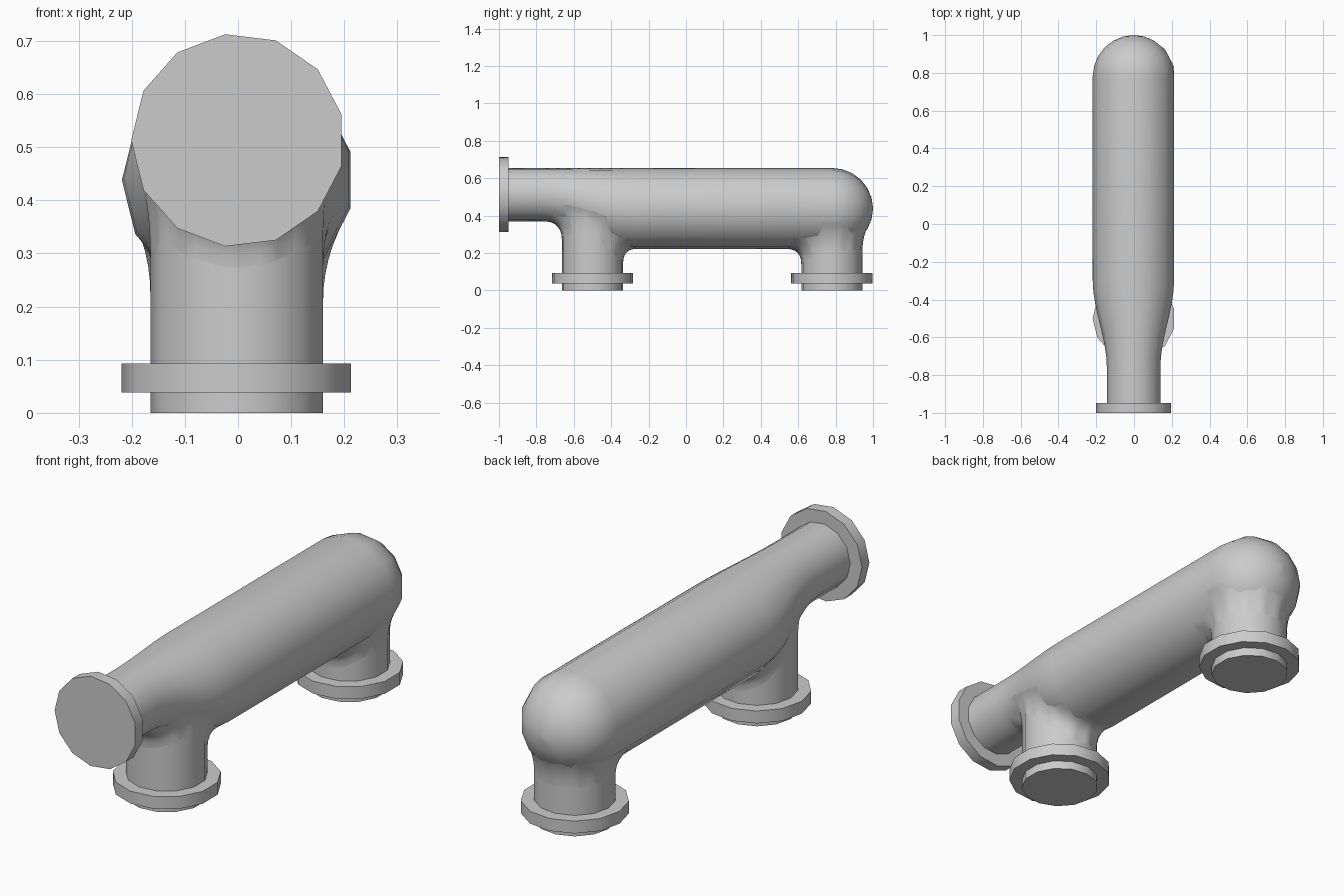
import bpy, math
from math import sin, cos, pi
from mathutils import Vector
from mathutils.bvhtree import BVHTree

if "Cube" in bpy.data.objects:
    bpy.data.objects.remove(bpy.data.objects["Cube"])

N = 13                      # sides of every round part
TOP = 0.655                 # level top line of the main pipe
R_BIG, R_END, R_LEG = 0.2185, 0.1436, 0.165

grey = bpy.data.materials.new("pipe grey")
grey.diffuse_color = (0.6, 0.6, 0.6, 1)
grey.use_nodes = True
grey.node_tree.nodes["Principled BSDF"].inputs["Base Color"].default_value = grey.diffuse_color


def loft(name, rings, caps=True):
    """Join equal rings of points into a smooth tube."""
    n = len(rings[0])
    verts = [p for r in rings for p in r]
    faces = []
    for k in range(len(rings) - 1):
        for i in range(n):
            j = (i + 1) % n
            faces.append((k*n + i, k*n + j, (k+1)*n + j, (k+1)*n + i))
    if caps:
        faces.append(tuple(range(n))[::-1])
        faces.append(tuple(range((len(rings)-1)*n, len(rings)*n)))
    me = bpy.data.meshes.new(name)
    me.from_pydata(verts, [], faces)
    ob = bpy.data.objects.new(name, me)
    bpy.context.collection.objects.link(ob)
    me.materials.append(grey)
    # consistent outward normals
    import bmesh
    bm = bmesh.new()
    bm.from_mesh(me)
    if caps:
        bmesh.ops.recalc_face_normals(bm, faces=bm.faces)
    bm.to_mesh(me)
    bm.free()
    bpy.ops.object.select_all(action='DESELECT')
    ob.select_set(True)
    bpy.context.view_layer.objects.active = ob
    bpy.ops.object.shade_smooth_by_angle(angle=math.radians(40))
    return ob


def ring_y(y, r, cz):
    return [Vector((-r*cos(2*pi*i/N), y, cz + r*sin(2*pi*i/N))) for i in range(N)]


def ring_z(z, r, cy):
    return [Vector((-r*cos(2*pi*i/N), cy + r*sin(2*pi*i/N), z)) for i in range(N)]


# main pipe: narrow inlet, smooth swelling, long run, domed end
rings = [ring_y(-0.97, R_END, TOP - 0.9927*R_END)]
for k in range(9):
    t = k / 8
    s = t*t*(3 - 2*t)
    r = R_END + (R_BIG - R_END)*s
    rings.append(ring_y(-0.76 + 0.46*t, r, TOP - 0.9927*r))
CZ = TOP - 0.9927*R_BIG
for k in range(7):
    a = min(k * pi/12, pi/2 - 0.01)
    rings.append(ring_y(0.78 + 0.22*sin(a), R_BIG*cos(a), CZ))
body = loft("main_pipe", rings)
tree = BVHTree.FromPolygons([v.co for v in body.data.vertices],
                            [tuple(p.vertices) for p in body.data.polygons])


def underside(x, y):
    hit = tree.ray_cast(Vector((x, y, -1)), Vector((0, 0, 1)))[0]
    return hit.z if hit else None


# inlet flange
loft("inlet_flange", [ring_y(-1.0, 0.201, 0.513), ring_y(-0.948, 0.201, 0.513)])


def fillet(name, cy):
    """Curved collar blending a leg into the underside of the main pipe."""
    M, STEPS = N*4, 6
    cols = []
    for i in range(M):
        a = 2*pi*i/M
        rad = R_LEG*cos(pi/N) / cos(a % (2*pi/N) - pi/N)
        d = Vector((-cos(a), sin(a), 0))
        zb = underside(d.x*rad, cy + d.y*rad)
        f = 0.08
        while f > 0.004:
            zc = underside(d.x*(rad + f), cy + d.y*(rad + f))
            if zc is not None and zc - zb < 0.075:
                break
            f -= 0.002
        else:
            zc = zb
        col = []
        for k in range(STEPS + 1):
            t = k / STEPS
            z = (1-t)**2*(zb - 0.08) + 2*t*(1-t)*zb + t*t*zc
            p = d*(rad + f*t*t)
            col.append(Vector((p.x, cy + p.y, z)))
        cols.append(col)
    loft(name, [[c[k] for c in cols] for k in range(STEPS, -1, -1)], caps=False)


# two legs, each with a collar and a flange
for label, cy in (("front", -0.5), ("rear", 0.78)):
    loft(label + "_leg", [ring_z(0, R_LEG, cy), ring_z(0.43, R_LEG, cy)])
    loft(label + "_leg_flange", [ring_z(0.038, 0.219, cy), ring_z(0.093, 0.219, cy)])
    fillet(label + "_leg_fillet", cy)
